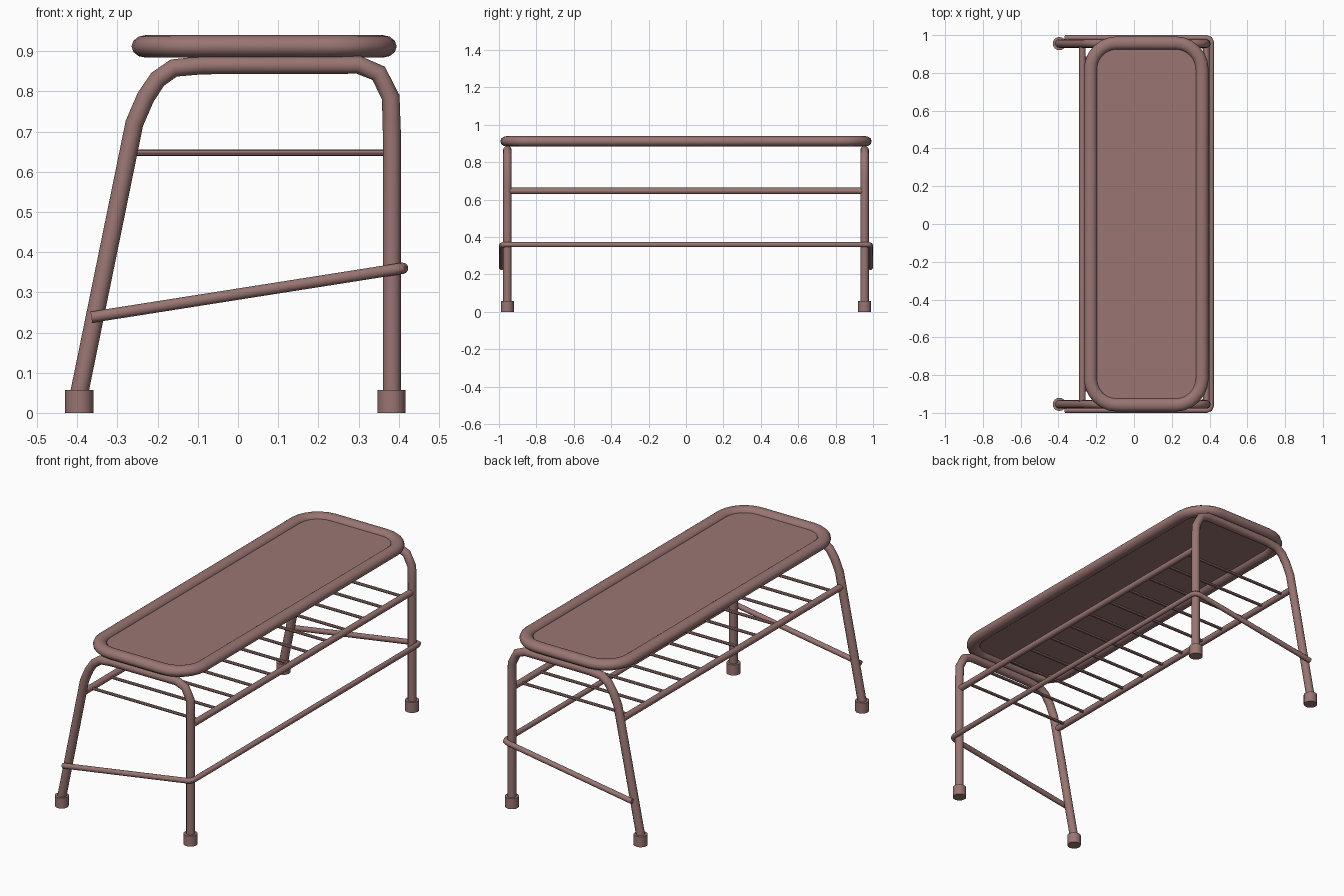
import bpy, bmesh
from math import cos, sin, pi, radians
from mathutils import Vector

if "Cube" in bpy.data.objects:
    bpy.data.objects.remove(bpy.data.objects["Cube"])

mat = bpy.data.materials.new("dusty_rose")
mat.diffuse_color = (0.32, 0.18, 0.17, 1)
mat.use_nodes = True
mat.node_tree.nodes["Principled BSDF"].inputs["Base Color"].default_value = mat.diffuse_color


def finish(ob):
    bpy.ops.object.select_all(action='DESELECT')
    ob.select_set(True)
    bpy.context.view_layer.objects.active = ob
    ob.data.materials.clear()
    ob.data.materials.append(mat)
    bpy.ops.object.shade_smooth_by_angle(angle=radians(40))
    return ob


def tube(name, pts, r, closed=False, res=4, zscale=1.0, z=0.0):
    cu = bpy.data.curves.new(name, 'CURVE')
    cu.dimensions = '3D'
    cu.bevel_depth = r
    cu.bevel_resolution = res
    cu.use_fill_caps = not closed
    sp = cu.splines.new('POLY')
    sp.points.add(len(pts) - 1)
    for p, co in zip(sp.points, pts):
        p.co = (*co, 1)
    sp.use_cyclic_u = closed
    ob = bpy.data.objects.new(name, cu)
    bpy.context.collection.objects.link(ob)
    bpy.ops.object.select_all(action='DESELECT')
    ob.select_set(True)
    bpy.context.view_layer.objects.active = ob
    bpy.ops.object.convert(target='MESH')
    ob = bpy.context.view_layer.objects.active
    for v in ob.data.vertices:
        v.co.z = v.co.z * zscale + z
    return finish(ob)


def rounded_rect(cx, hx, hy, r, n=6):
    pts = []
    for k, (sx, sy) in enumerate([(1, 1), (-1, 1), (-1, -1), (1, -1)]):
        for i in range(n + 1):
            a = (k + i / n) * pi / 2
            pts.append((cx + sx * (hx - r) + r * cos(a), sy * (hy - r) + r * sin(a), 0))
    return pts


# seat: padded rim and thin inset panel
outline = rounded_rect(0.065, 0.295, 0.958, 0.14)
tube("seat_rim", outline, 0.035, closed=True, zscale=0.8, z=0.912)
bm = bmesh.new()
face = bm.faces.new([bm.verts.new((x, y, 0.908)) for x, y, _ in outline])
ext = bmesh.ops.extrude_face_region(bm, geom=[face])
bmesh.ops.translate(bm, vec=(0, 0, 0.01),
                    verts=[g for g in ext['geom'] if isinstance(g, bmesh.types.BMVert)])
bmesh.ops.recalc_face_normals(bm, faces=bm.faces)
me = bpy.data.meshes.new("seat_panel")
bm.to_mesh(me)
bm.free()
panel = bpy.data.objects.new("seat_panel", me)
bpy.context.collection.objects.link(panel)
finish(panel)

# bent leg frames with rubber feet at both ends
profile = [(-0.401, 0.02), (-0.258, 0.72), (-0.23, 0.785), (-0.20, 0.83), (-0.16, 0.858),
           (-0.09, 0.865), (0.30, 0.866), (0.35, 0.845), (0.38, 0.785), (0.383, 0.69), (0.383, 0.02)]
for side, y in (("front", -0.955), ("back", 0.955)):
    tube(f"{side}_leg_frame", [(x, y, z) for x, z in profile], 0.0225)
    for lab, x in (("left", -0.395), ("right", 0.382)):
        bpy.ops.mesh.primitive_cylinder_add(vertices=16, radius=0.035, depth=0.057,
                                            location=(x, y, 0.0285))
        foot = bpy.context.object
        foot.name = f"{side}_{lab}_foot"
        finish(foot)

# shelf: two long rails and cross wires
for lab, x in (("left", -0.273), ("right", 0.383)):
    tube(f"shelf_rail_{lab}", [(x, -0.955, 0.647), (x, 0.955, 0.647)], 0.017)
n = 12
for i in range(n):
    y = -0.88 + 1.76 * i / (n - 1)
    tube(f"shelf_wire_{i + 1}", [(-0.273, y, 0.647), (0.383, y, 0.647)], 0.008, res=2)

# U-shaped sloping stretcher wrapping the outside of the legs
half = [(-0.365, 0.986, 0.238), (0.385, 0.986, 0.356), (0.403, 0.979, 0.359), (0.41, 0.961, 0.36)]
tube("stretcher", [(x, -y, z) for x, y, z in half] + half[::-1], 0.014)
